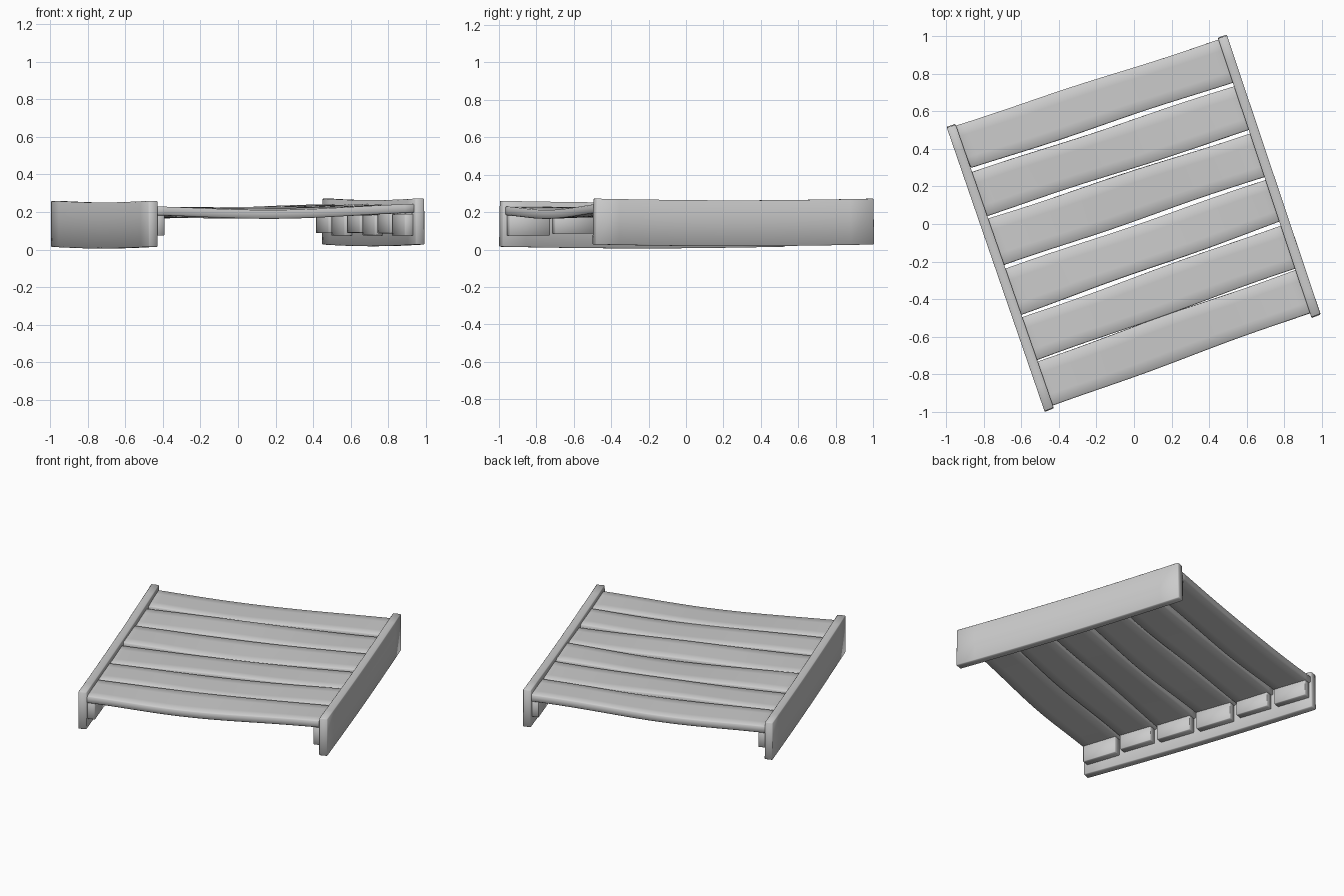
import bpy, bmesh, math, random
from mathutils import Vector, Matrix

random.seed(4)
cube = bpy.data.objects.get("Cube")
if cube:
    bpy.data.objects.remove(cube)

grey = bpy.data.materials.new("plain grey")
grey.use_nodes = True
grey.diffuse_color = (0.6, 0.6, 0.6, 1)
grey.node_tree.nodes["Principled BSDF"].inputs["Base Color"].default_value = (0.6, 0.6, 0.6, 1)

TURN = Matrix.Rotation(math.radians(18.3), 4, "Z")


def slab(name, corners, top, thick, segs, wave, bevel=0.004):
    """Board from four plan corners (front left, front right, back right, back left)."""
    a, b, c, d = [Vector(p) for p in corners]
    bm = bmesh.new()
    bmesh.ops.create_grid(bm, x_segments=segs[0], y_segments=segs[1], size=0.5)
    for v in bm.verts:
        s, t = v.co.x + 0.5, v.co.y + 0.5
        p = a.lerp(b, s).lerp(d.lerp(c, s), t)
        du, dz = wave(s, t)
        v.co = (p.x + du[0], p.y + du[1], top + dz)
    mesh = bpy.data.meshes.new(name)
    bm.to_mesh(mesh)
    bm.free()
    mesh.materials.append(grey)
    obj = bpy.data.objects.new(name, mesh)
    bpy.context.collection.objects.link(obj)
    obj.matrix_world = TURN
    solid = obj.modifiers.new("thickness", "SOLIDIFY")
    solid.thickness, solid.offset = thick, -1
    edge = obj.modifiers.new("worn edges", "BEVEL")
    edge.width, edge.segments = bevel, 1
    edge.limit_method, edge.angle_limit = "ANGLE", math.radians(50)
    mesh.shade_smooth()
    mesh.set_sharp_from_angle(angle=math.radians(30))
    return obj


# Side rails, sagging slightly at mid length
def rail_wave(s, t):
    return (0, 0), -0.009 * math.sin(math.pi * t)


slab("left_rail", [(-0.765, -0.797), (-0.713, -0.793), (-0.735, 0.8), (-0.785, 0.8)],
     0.26, 0.245, (1, 12), rail_wave)
slab("right_rail", [(0.74, -0.768), (0.792, -0.765), (0.785, 0.797), (0.735, 0.797)],
     0.272, 0.245, (1, 12), rail_wave)

# Plank joints across the deck: left end, right end, half of the gap
joints = [(-0.785, -0.742, 0), (-0.53, -0.498, 0.003), (-0.277, -0.242, 0.009),
          (-0.002, 0.011, 0.010), (0.28, 0.273, 0.008), (0.542, 0.54, 0.011), (0.797, 0.79, 0)]

for i, (front, back) in enumerate(zip(joints, joints[1:])):
    phase, roll = random.uniform(0, 6), random.uniform(-0.006, 0.006)

    # Uneven planks: sag in the middle, ripple and a little twist
    def plank_wave(s, t):
        sag = -0.012 * math.sin(math.pi * s)
        ripple = 0.004 * math.sin(7 * s + phase)
        twist = roll * (2 * t - 1) * math.cos(4 * s + phase)
        side = 0.003 * math.sin(9 * s + phase + 2 * t)
        return (0, side), sag + ripple + twist + 0.012 * s

    lf, rf = front[0] + front[2], front[1] + front[2]
    lb, rb = back[0] - back[2], back[1] - back[2]
    slab(f"plank_{i + 1}", [(-0.73, lf), (0.75, rf), (0.75, rb), (-0.745, lb)],
         0.226, 0.047, (24, 4), plank_wave, 0.006)

    # Support block under each end of the plank, against the rail
    for side, x, y0, y1 in (("left", -0.713 - 0.022 * i / 5, lf, lb), ("right", 0.739, rf, rb)):
        inner = x - math.copysign(0.046, x)
        lo, hi = sorted((x + math.copysign(0.005, x), inner))
        base = 0.075 + random.uniform(-0.008, 0.012) + (0.004 if side == "right" else 0)
        top = 0.19
        slab(f"{side}_block_{i + 1}",
             [(lo, y0 + 0.012), (hi, y0 + 0.012), (hi, y1 - 0.012), (lo, y1 - 0.012)],
             top, top - base, (1, 1), lambda s, t: ((0, 0), 0), 0.003)
